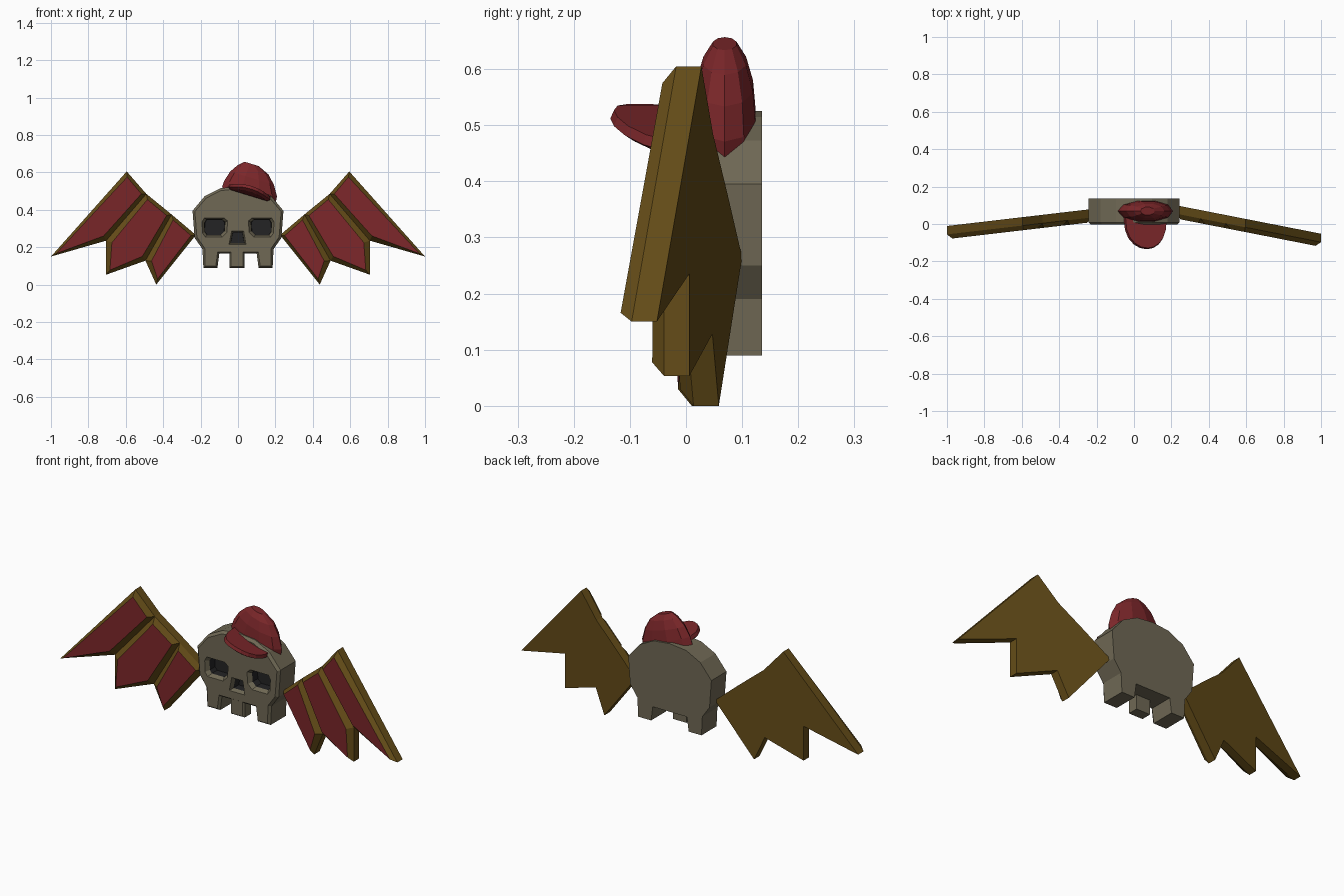
import bpy, bmesh, math
from mathutils import Vector

if "Cube" in bpy.data.objects:
    bpy.data.objects.remove(bpy.data.objects["Cube"])


def material(name, rgb):
    m = bpy.data.materials.new(name)
    m.diffuse_color = (*rgb, 1)
    m.use_nodes = True
    m.node_tree.nodes["Principled BSDF"].inputs["Base Color"].default_value = m.diffuse_color
    return m


BONE = material("bone", (0.16, 0.14, 0.09))
DARK = material("dark", (0.017, 0.017, 0.018))
BROWN = material("brown", (0.13, 0.073, 0.009))
RED = material("red", (0.2, 0.02, 0.023))


def finish(bm, name, mats):
    me = bpy.data.meshes.new(name)
    bm.to_mesh(me)
    bm.free()
    ob = bpy.data.objects.new(name, me)
    bpy.context.collection.objects.link(ob)
    for m in mats:
        me.materials.append(m)
    return ob


def loft(name, loops, mats, dark_from=99):
    """Skin a stack of equal-length loops, capped at both ends."""
    bm = bmesh.new()
    rows = [[bm.verts.new(p) for p in lp] for lp in loops]
    n = len(rows[0])
    for k, (a, b) in enumerate(zip(rows, rows[1:])):
        for i in range(n):
            f = bm.faces.new((a[i], a[(i + 1) % n], b[(i + 1) % n], b[i]))
            f.material_index = int(k >= dark_from)
    bm.faces.new(rows[0])
    bm.faces.new(rows[-1]).material_index = int(len(rows) > dark_from)
    bmesh.ops.recalc_face_normals(bm, faces=bm.faces[:])
    return finish(bm, name, mats)


def slab(name, outline, y0, y1, bevel, mat):
    """Extrude an x-z outline from y1 to y0 with a bevelled front rim."""
    bm = bmesh.new()
    fr = [bm.verts.new((x, y0 + bevel, z)) for x, z in outline]
    bk = [bm.verts.new((x, y1, z)) for x, z in outline]
    n = len(fr)
    front = bm.faces.new(fr)
    bm.faces.new(bk[::-1])
    for i in range(n):
        j = (i + 1) % n
        bm.faces.new((fr[i], bk[i], bk[j], fr[j]))
    bmesh.ops.recalc_face_normals(bm, faces=bm.faces[:])
    bmesh.ops.inset_region(bm, faces=[front], thickness=bevel, depth=bevel)
    return finish(bm, name, [mat])


# Skull with side teeth, and a shallow middle tooth at the front
half = [(0.10, 0.165), (0.11, 0.09), (0.185, 0.09), (0.19, 0.19), (0.232, 0.25),
        (0.243, 0.395), (0.178, 0.473), (0.095, 0.515)]
skull = slab("skull", half + [(0, 0.525)] + [(-x, z) for x, z in half[::-1]],
             -0.004, 0.135, 0.013, BONE)
slab("middle_tooth", [(-0.045, 0.2), (-0.045, 0.09), (0.035, 0.09), (0.035, 0.2)],
     -0.003, 0.06, 0.01, BONE)

# Eye and nose sockets: bevelled rim, dark hollow
eye = [(0.055, 0.34), (0.075, 0.357), (0.18, 0.357), (0.192, 0.335),
       (0.19, 0.275), (0.175, 0.255), (0.085, 0.255), (0.06, 0.28)]
nose = [(-0.034, 0.287), (0.03, 0.287), (0.043, 0.215), (-0.048, 0.215)]
for shape in (eye, [(-x, z) for x, z in eye], nose):
    c = sum((Vector(p) for p in shape), Vector((0, 0))) / len(shape)
    loops = []
    for y, s in ((-0.03, 1), (-0.004, 1), (0.018, 0.8), (0.06, 0.78)):
        loops.append([(c.x + (x - c.x) * s, y, c.y + (z - c.y) * s) for x, z in shape])
    cutter = loft("socket_cutter", loops, [BONE, DARK], 2)
    cutter.hide_render = True
    mod = skull.modifiers.new("socket", 'BOOLEAN')
    mod.operation, mod.solver, mod.object = 'DIFFERENCE', 'EXACT', cutter
    mod.material_mode = 'TRANSFER'
    bpy.context.view_layer.objects.active = skull
    bpy.ops.object.modifier_apply(modifier=mod.name)
    bpy.data.objects.remove(cutter)

# Wings: flat back, three raised red panels with brown bevels in front
wing = [(0.225, 0.265), (0.355, 0.375), (0.49, 0.485), (0.595, 0.605), (1.0, 0.15),
        (0.705, 0.235), (0.705, 0.053), (0.495, 0.128), (0.437, 0)]
panels = [(2, 3, 4, 5), (1, 2, 5, 6, 7), (0, 1, 7, 8)]
for side, name, root_y, slope in ((1, "right_wing", 0.1, 0.196), (-1, "left_wing", 0.08, 0.117)):
    bm = bmesh.new()
    bk = [bm.verts.new((side * x, root_y - slope * (x - 0.225), z)) for x, z in wing]
    fr = [bm.verts.new(v.co - Vector((0, 0.045, 0))) for v in bk]
    bm.faces.new(bk)
    for i in range(len(wing)):
        j = (i + 1) % len(wing)
        bm.faces.new((bk[i], bk[j], fr[j], fr[i]))
    faces = [bm.faces.new([fr[i] for i in p]) for p in panels]
    bmesh.ops.recalc_face_normals(bm, faces=bm.faces[:])
    bmesh.ops.inset_individual(bm, faces=faces, thickness=0.03, depth=0.025)
    for f in faces:
        f.material_index = 1
    finish(bm, name, [BROWN, RED])


# Cap, tilted to one side: u runs along the brim, n is the cap's own up
def tilt(u, y, n):
    a = math.radians(17)
    return (0.06 + u * math.cos(a) + n * math.sin(a), y,
            0.485 - u * math.sin(a) + n * math.cos(a))


rings = [(-0.01, 0, 0.15, 0.058), (0.03, -0.001, 0.147, 0.058), (0.085, -0.01, 0.122, 0.053),
         (0.13, -0.018, 0.085, 0.04), (0.157, -0.035, 0.04, 0.022)]
N = 10
loft("cap_dome", [[tilt(cu + ru * math.cos(2 * math.pi * i / N),
                        0.069 + ry * math.sin(2 * math.pi * i / N), n)
                   for i in range(N)] for n, cu, ru, ry in rings], [RED])


def brim_loop(n, s):
    pts = []
    for i in range(11):
        t = math.pi * i / 10
        u = 0.12 * s * math.cos(t)
        pts.append(tilt(u, 0.035 - 0.17 * s * math.sin(t) ** 0.8, n - 2.0 * u * u))
    return pts


loft("cap_brim", [brim_loop(0.012, 0.88), brim_loop(0.028, 1), brim_loop(0.044, 0.96)], [RED])
